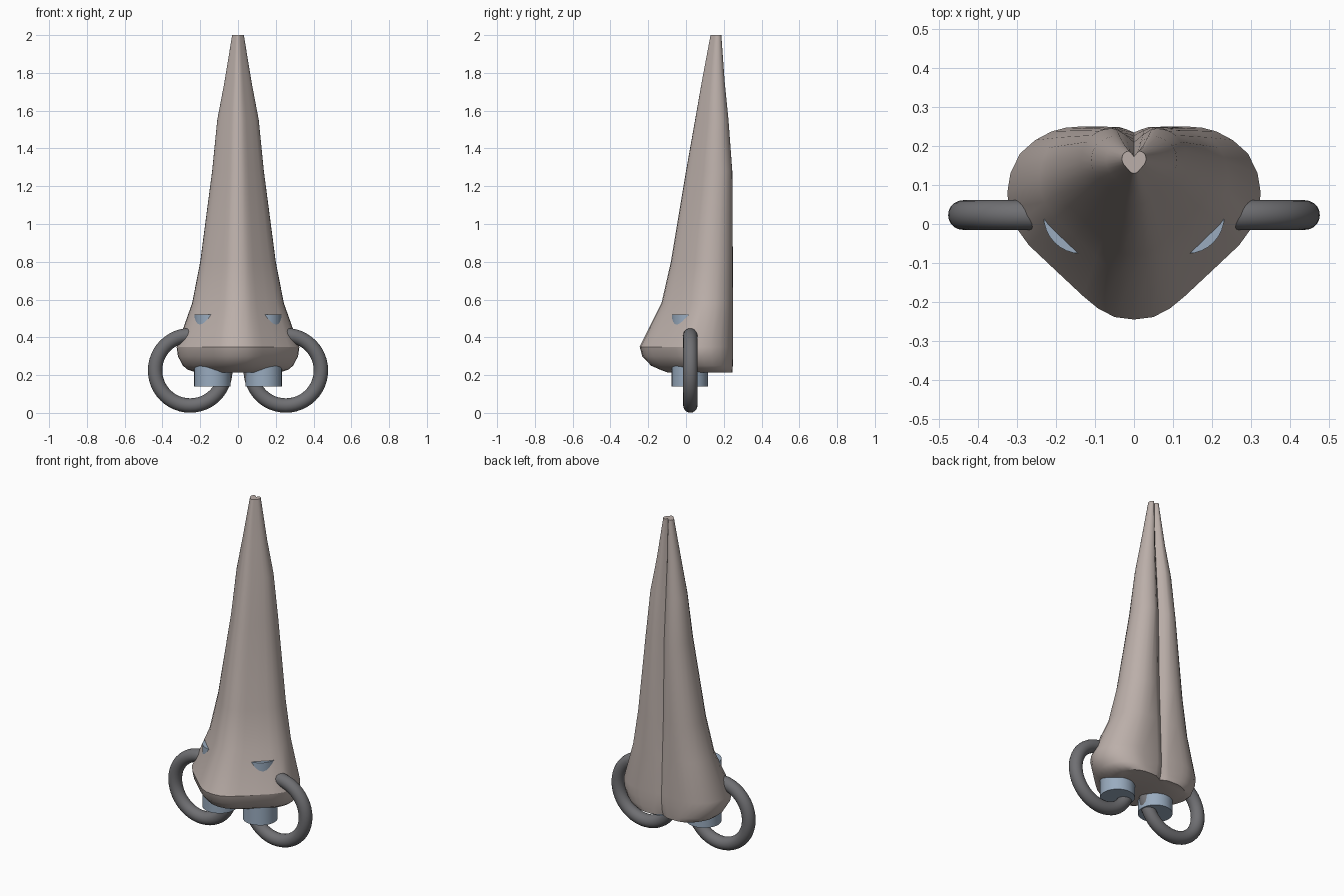
import bpy, bmesh, math

if "Cube" in bpy.data.objects:
    bpy.data.objects.remove(bpy.data.objects["Cube"])


def material(name, rgb):
    m = bpy.data.materials.new(name)
    m.diffuse_color = (*rgb, 1)
    m.use_nodes = True
    m.node_tree.nodes["Principled BSDF"].inputs["Base Color"].default_value = m.diffuse_color
    return m


SHELL = material("warm_tan", (0.50, 0.43, 0.40))
BLUE = material("blue_grey", (0.32, 0.41, 0.52))
DARK = material("dark_grey", (0.16, 0.16, 0.17))

# Right half of the heart outline, front to back: (fraction of width, fraction of depth)
HALF = [(0, 0), (.15, .012), (.28, .055), (.40, .12), (.62, .255), (.83, .385),
        (.945, .49), (.99, .58), (1, .66), (.975, .76), (.90, .86), (.78, .93),
        (.65, .975), (.54, .994), (.43, 1)]

# Levels: z, half width, front y, back y, groove half width, groove depth
LEVELS = [(.215, .225, -.10, .245, .045, .025),
          (.228, .265, -.135, .246, .045, .022),
          (.25, .292, -.185, .248, .045, .018),
          (.30, .318, -.232, .250, .040, .015),
          (.35, .325, -.245, .250, .040, .015),
          (.58, .243, -.130, .249, .045, .022),
          (.80, .200, -.080, .248, .050, .030),
          (1.28, .137, .000, .245, .045, .035),
          (1.55, .110, .048, .225, .036, .032),
          (1.75, .072, .083, .205, .025, .025),
          (2.0, .031, .130, .187, .012, .014)]


def section(level):
    z, w, yf, yb, gw, gd = level
    half = [(u * w, yf + v * (yb - yf)) for u, v in HALF]
    half += [(gw, yb - .04 * gd), (gw * .5, yb - .45 * gd), (0, yb - gd)]
    mirrored = [(-x, y) for x, y in half[-2:0:-1]]
    return [(x, y, z) for x, y in half + mirrored]


# Tapering grooved body, lofted through the levels
bm = bmesh.new()
rings = [[bm.verts.new(p) for p in section(lv)] for lv in LEVELS]
n = len(rings[0])
for a, b in zip(rings, rings[1:]):
    for i in range(n):
        j = (i + 1) % n
        bm.faces.new((a[i], a[j], b[j], b[i]))
bm.faces.new(rings[0][::-1])
bm.faces.new(rings[-1])
bmesh.ops.recalc_face_normals(bm, faces=bm.faces)
mesh = bpy.data.meshes.new("tapered_body")
bm.to_mesh(mesh)
bm.free()
body = bpy.data.objects.new("tapered_body", mesh)
bpy.context.collection.objects.link(body)


def finish(obj, name, mat):
    obj.name = name
    obj.data.materials.append(mat)
    bpy.ops.object.select_all(action='DESELECT')
    obj.select_set(True)
    bpy.context.view_layer.objects.active = obj
    bpy.ops.object.shade_smooth_by_angle(angle=math.radians(30))


finish(body, "tapered_body", SHELL)

# Foot plugs and side rings, one pair per side
for side, s in (("left", -1), ("right", 1)):
    bpy.ops.mesh.primitive_cylinder_add(vertices=32, radius=.096, depth=.38,
                                        location=(s * .136, .02, .33))
    finish(bpy.context.object, side + "_foot_plug", BLUE)
    bpy.ops.mesh.primitive_torus_add(major_radius=.186, minor_radius=.038,
                                     major_segments=48, minor_segments=20,
                                     location=(s * .253, .023, .225),
                                     rotation=(math.pi / 2, 0, 0))
    finish(bpy.context.object, side + "_ring", DARK)
